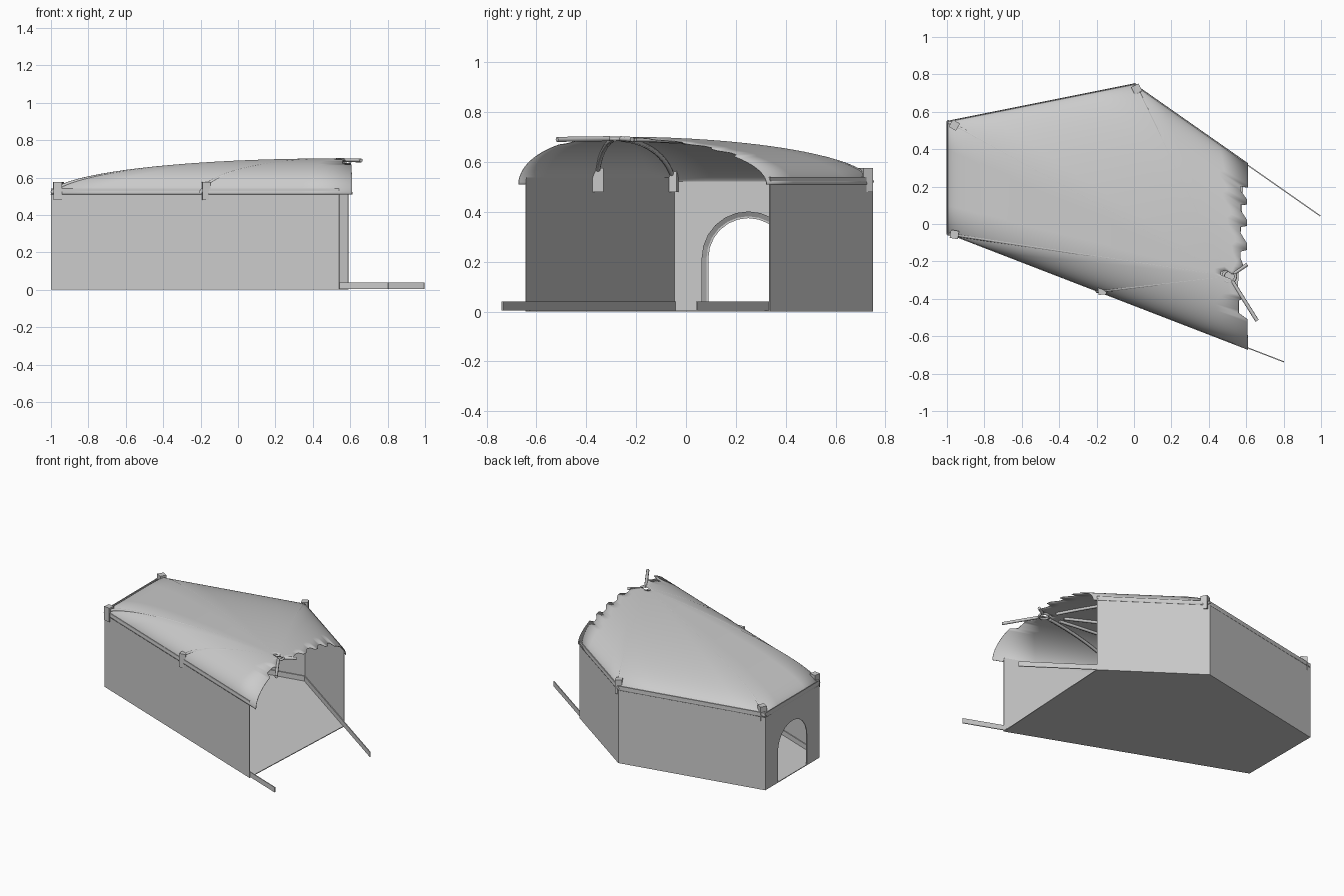
import bpy, bmesh, math
from mathutils import Vector

if "Cube" in bpy.data.objects:
    bpy.data.objects.remove(bpy.data.objects["Cube"])

# plan corners: left wall A-B, front line B-E, back line A-D-F, open on the right
A, B, D = Vector((-1, .55)), Vector((-1, -.05)), Vector((0, .75))
E, F = Vector((.8, -.745)), Vector((1, .05))
APEX = Vector((.51, -.28))
EAVE, RISE, WALL_H, T = .51, .19, .54, .005


def along(p, q, x):
    """Point on line p-q at the given x."""
    return p.lerp(q, (x - p.x) / (q.x - p.x))


def make(name, verts, faces, smooth=False):
    me = bpy.data.meshes.new(name)
    me.from_pydata([tuple(v) for v in verts], [], faces)
    bm = bmesh.new()
    bm.from_mesh(me)
    bmesh.ops.recalc_face_normals(bm, faces=bm.faces)
    bm.to_mesh(me)
    bm.free()
    ob = bpy.data.objects.new(name, me)
    bpy.context.collection.objects.link(ob)
    if smooth:
        me.shade_smooth()
    return ob


def prism(name, pts, off):
    """Extrude a flat outline by an offset vector."""
    n = len(pts)
    pts = [Vector(p) for p in pts]
    faces = [list(range(n)), list(range(n, 2 * n))]
    faces += [[i, (i + 1) % n, (i + 1) % n + n, i + n] for i in range(n)]
    return make(name, pts + [p + Vector(off) for p in pts], faces)


def panel(name, p, q, z0, z1, t, gap=0):
    """Upright slab on line p-q, thickened towards the inside."""
    d = (q - p).normalized()
    n = Vector((-d.y, d.x))
    if n.dot(Vector((-.2, .1)) - p) < 0:
        n = -n
    p, q, n = p + n * gap, q + n * gap, n * t
    return prism(name, [(p.x, p.y, z0), (q.x, q.y, z0), (q.x, q.y, z1), (p.x, p.y, z1)],
                 (n.x, n.y, 0))


def dome(p, s):
    q = APEX.lerp(p, s)
    return Vector((q.x, q.y, EAVE + RISE * math.sqrt(max(0, 1 - s * s))))


# floor
front_end, back_end = along(B, E, .54), along(D, F, .59)
prism("floor", [(p.x, p.y, 0) for p in (B, front_end, back_end, D, A)], (0, 0, .005))

# walls
panel("front_wall", B, front_end, 0, WALL_H, T)
panel("back_left_wall", A, D, 0, WALL_H, T)
panel("back_right_wall", D, back_end, 0, WALL_H, T)


def arch(r, x):
    pts = [(x, .25 - r, .005)]
    pts += [(x, .25 - r * math.cos(a), .215 + r * math.sin(a))
            for a in [math.pi * i / 12 for i in range(13)]]
    return pts + [(x, .25 + r, .005)]


# end wall with arched doorway
prism("door_wall", [(-1, B.y, .005), (-1, B.y, WALL_H), (-1, A.y, WALL_H), (-1, A.y, .005)]
      + arch(.16, -1)[::-1], (T, 0, 0))

# splayed door frame
loops = [arch(.16, -1), arch(.187, -.982), arch(.187, -.997)]
n = len(loops[0])
make("door_frame", [v for l in loops for v in l],
     [[k * n + i, k * n + i + 1, (k + 1) % 3 * n + i + 1, (k + 1) % 3 * n + i]
      for k in range(3) for i in range(n - 1)])

# low rails along the inside, running out past the opening
panel("front_rail", B, E, .005, .04, .006, T)
panel("back_rail", D, F, .005, .04, .006, T)
panel("back_left_rail", A, D, .005, .04, .006, T)
panel("door_wall_rail", B, Vector((-1, .06)), .005, .04, .006, T)

# curved canvas roof with a ragged edge over the opening
N = 30
verts, rows = [], []
for k in range(N + 1):
    s = max(.03, math.sin(k / N * math.pi / 2))
    jag = .57 if k % 4 < 2 else .605
    lim_f = .56 if .3 < s < .52 else .61 - .01 * (1 - s)
    lim_b = jag if .2 < s < .8 else .61
    b, e, d, f = [APEX.lerp(p, s) for p in (B, E, D, F)]
    ef = E if e.x < lim_f else B.lerp(E, (lim_f - b.x) / (e.x - b.x))
    ff = F if f.x < lim_b else D.lerp(F, (lim_b - d.x) / (f.x - d.x))
    ring = [ef.lerp(B, i / 6) for i in range(6)] + [B.lerp(A, i / 4) for i in range(4)]
    ring += [A.lerp(D, i / 5) for i in range(5)] + [D.lerp(ff, i / 4) for i in range(5)]
    rows.append(len(verts))
    verts += [dome(p, s) for p in ring]
m = len(ring)
roof = make("roof_canopy", verts,
            [[rows[k] + i, rows[k] + i + 1, rows[k + 1] + i + 1, rows[k + 1] + i]
             for k in range(N) for i in range(m - 1)], True)
mod = roof.modifiers.new("thickness", 'SOLIDIFY')
mod.thickness = .003
mod.offset = 0


def tube(name, pts, r, closed=False):
    cu = bpy.data.curves.new(name, 'CURVE')
    cu.dimensions = '3D'
    cu.bevel_depth = r
    cu.bevel_resolution = 2
    cu.use_fill_caps = True
    sp = cu.splines.new('POLY')
    sp.points.add(len(pts) - 1)
    for p, v in zip(sp.points, pts):
        p.co = (*v, 1)
    sp.use_cyclic_u = closed
    ob = bpy.data.objects.new(name, cu)
    bpy.context.collection.objects.link(ob)
    bpy.ops.object.select_all(action='DESELECT')
    ob.select_set(True)
    bpy.context.view_layer.objects.active = ob
    bpy.ops.object.convert(target='MESH')


# arched roof ribs with a bracket at each foot
C = along(B, E, -.2)
for i, p in enumerate((A, B, C, D)):
    pts = [dome(p, math.sin(t / 20 * math.pi / 2 * .95)) - Vector((0, 0, .008))
           for t in range(1, 21)]
    tube(f"roof_rib_{i}", pts, .01)
    u = (p - APEX).normalized()
    v = Vector((-u.y, u.x)) * .022
    c = p - u * (.045 if i == 0 else .032 if i == 3 else .03 if i == 2 else .04)
    w = u * .022
    prism(f"rib_bracket_{i}", [(q.x, q.y, .48) for q in (c - v - w, c + v - w, c + v + w, c - v + w)],
          (0, 0, .097))

# hub ring and broken rib stubs
hub = Vector((APEX.x, APEX.y, .694))
tube("hub_ring", [hub + Vector((.033 * math.cos(a), .033 * math.sin(a), 0))
                  for a in [math.tau * i / 20 for i in range(20)]], .008, True)
for name, p, l in (("front_rib_stub", E, .28), ("back_rib_stub", F, .115)):
    u = (p - APEX).normalized()
    tube(name, [hub + Vector((u.x, u.y, 0)) * .03, hub + Vector((u.x * l, u.y * l, -.003))], .01)
